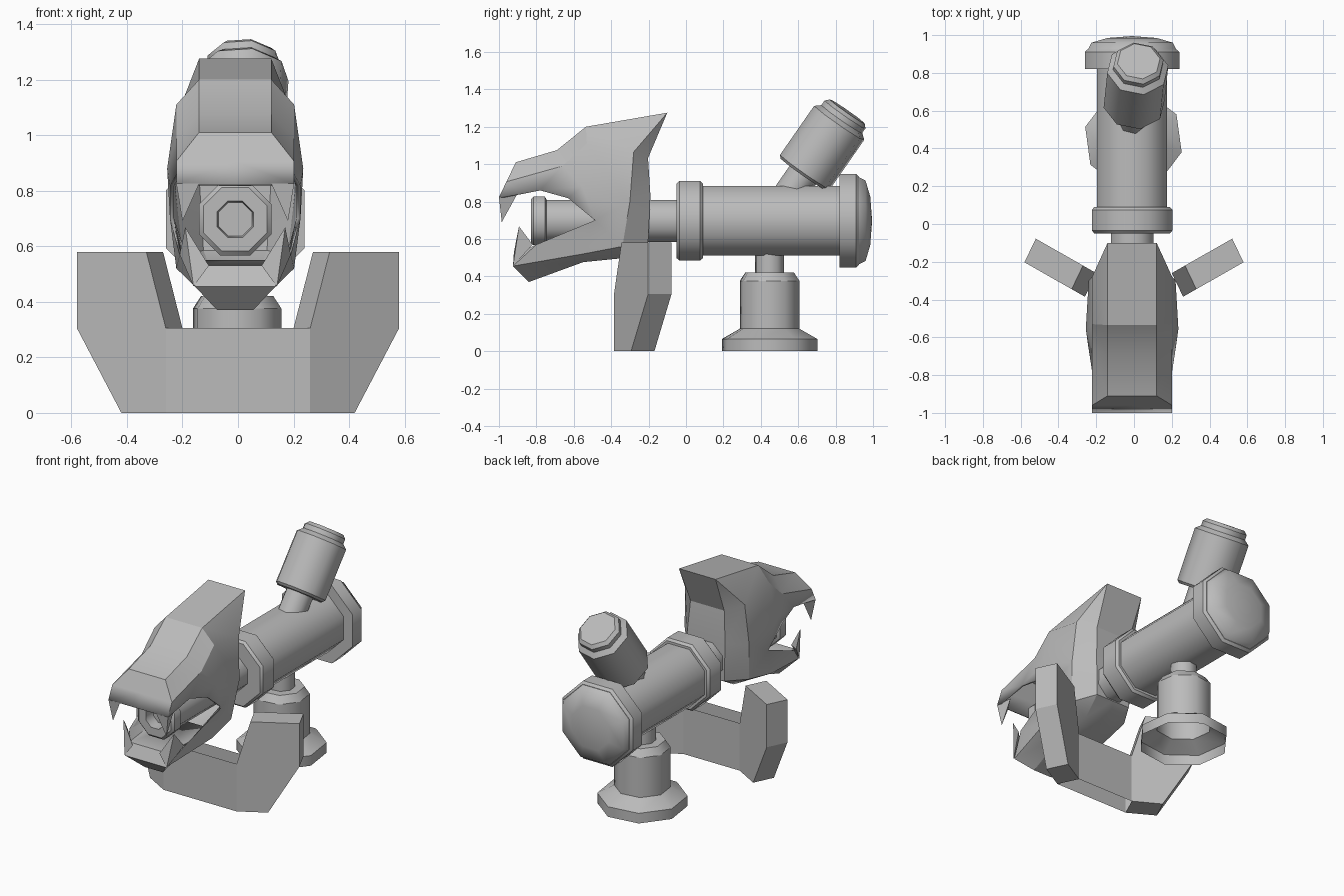
import bpy, bmesh, math
from mathutils import Vector, Matrix

cube = bpy.data.objects.get("Cube")
if cube:
    bpy.data.objects.remove(cube, do_unlink=True)

GREY = (0.5, 0.5, 0.5, 1)
grey = bpy.data.materials.new("plain_grey")
grey.use_nodes = True
grey.diffuse_color = GREY
grey.node_tree.nodes["Principled BSDF"].inputs["Base Color"].default_value = GREY
CX = -0.01                               # centre line of the barrel and head
FLAT = 1 / math.cos(math.pi / 8)         # flat distance to corner radius


def finish(name, bm, angle=None):
    bmesh.ops.remove_doubles(bm, verts=bm.verts, dist=0.0005)
    bmesh.ops.recalc_face_normals(bm, faces=bm.faces)
    mesh = bpy.data.meshes.new(name)
    bm.to_mesh(mesh)
    bm.free()
    mesh.materials.append(grey)
    ob = bpy.data.objects.new(name, mesh)
    bpy.context.collection.objects.link(ob)
    if angle:
        bpy.ops.object.select_all(action='DESELECT')
        ob.select_set(True)
        bpy.context.view_layer.objects.active = ob
        bpy.ops.object.shade_smooth_by_angle(angle=math.radians(angle), keep_sharp_edges=True)
    return ob


def lathe(name, profile, origin, axis, spin, scale=1.0, sharp=True):
    """Eight-sided turned part from (radius, distance along axis) pairs."""
    bm = bmesh.new()
    rings = []
    for r, t in profile:
        if r == 0:
            rings.append([bm.verts.new((0, 0, t))] * 8)
            continue
        angles = [math.radians(spin + 45 * i) for i in range(8)]
        rings.append([bm.verts.new((r * scale * math.cos(a), r * scale * math.sin(a), t))
                      for a in angles])
    for a, b in zip(rings, rings[1:]):
        for i in range(8):
            j = (i + 1) % 8
            bm.faces.new(list(dict.fromkeys((a[i], a[j], b[j], b[i]))))
    if sharp:
        for e in bm.edges:
            if abs(e.verts[0].co.z - e.verts[1].co.z) < 1e-5:
                e.smooth = False
    turn = Vector((0, 0, 1)).rotation_difference(Vector(axis)).to_matrix().to_4x4()
    bm.transform(Matrix.Translation(origin) @ turn)
    return finish(name, bm, 50)


def along_barrel(name, profile, sharp=True):
    return lathe(name, profile, (CX, 0, 0.697), (0, 1, 0), 22.5, FLAT, sharp)


# Barrel, collars and recessed muzzle
along_barrel("barrel", [(0, 0.05), (0.185, 0.05), (0.185, 0.85), (0, 0.85)])
along_barrel("front_collar", [(0, -0.05), (0.2, -0.05), (0.213, -0.035), (0.213, 0.075),
                              (0.2, 0.09), (0, 0.09)])
along_barrel("rear_collar", [(0, 0.82), (0.25, 0.82), (0.25, 0.91), (0.235, 0.925), (0, 0.925)])
along_barrel("rear_dome", [(0.235, 0.92), (0.215, 0.96), (0.13, 0.985), (0, 0.995)], False)
along_barrel("muzzle", [(0, -0.76), (0.06, -0.76), (0.065, -0.83), (0.115, -0.83),
                        (0.13, -0.815), (0.13, -0.755), (0.112, -0.745), (0.112, -0.04)])

# Tilted canister on top
lathe("canister", [(0, -0.16), (0.088, -0.16), (0.088, 0), (0.15, 0), (0.165, 0.015),
                   (0.165, 0.335), (0.135, 0.36), (0.135, 0.39), (0.115, 0.41), (0, 0.41)],
      (0, 0.628, 0.946), (0.06, 0.57, 0.82), 10)

# Pedestal, open underneath
lathe("pedestal", [(0.264, 0), (0.264, 0.065), (0.165, 0.12), (0.165, 0.375), (0.135, 0.42),
                   (0.08, 0.42), (0.08, 0.56)], (-0.003, 0.447, 0), (0, 0, 1), -14.7)

# Front stand: a flat middle panel with two swept wings
HALF = 0.26
wing = [(HALF, 0), (0.42, 0), (0.58, 0.305), (0.58, 0.58), (0.33, 0.58), (HALF, 0.305)]
panel = [(-HALF, 0), (HALF, 0), (HALF, 0.305), (-HALF, 0.305)]
bm = bmesh.new()
for outline in (wing, panel, [(-x, z) for x, z in wing]):
    front, back = [], []
    for x, z in outline:
        y = -0.385 + (abs(x) - HALF) * 0.57
        front.append(bm.verts.new((x, y, z)))
        back.append(bm.verts.new((x - math.copysign(0.06, x), y + 0.125, z)))
    bm.faces.new(front)
    bm.faces.new(back)
    for i in range(len(outline)):
        j = (i + 1) % len(outline)
        if not (abs(outline[i][0]) == abs(outline[j][0]) == HALF):   # open at the folds
            bm.faces.new((front[i], front[j], back[j], back[i]))
finish("front_stand", bm)

# Beast head: edge lines of one half, each running from front to back
ridge = [(.13, -.91, 1.01), (.13, -.69, 1.075), (.13, -.535, 1.2), (.13, -.1, 1.275)]
brow = [(.212, -.96, .906), (.212, -.66, .99), (.212, -.53, 1.11), (.212, -.28, 1.065)]
cheek = [(.212, -1, .824), (.212, -.78, .86), (.245, -.555, .88), (.23, -.3, .8)]
jaw = [(.145, -.925, .455), (.212, -.55, .52), (.2, -.34, .56)]
keel = [(.065, -.84, .37), (.09, -.55, .476), (.09, -.342, .497)]
rear = [(.12, -.203, 1.032), (.135, -.19, .83), (.12, -.203, .578)]
gum = [(.2, -.8, .57), (.235, -.487, .7)]
floor = [(.14, -.89, .53), (.17, -.5, .55)]
lip = (.235, -.63, .818)
bm = bmesh.new()


def patch(*points):
    """One face and its mirror image."""
    for side in (1, -1):
        bm.faces.new([bm.verts.new((x * side + CX, y, z)) for x, y, z in points])


def strip(a, b=None):
    """Faces between two edge lines, or from one line to the centre."""
    b = b or [(0, y, z) for x, y, z in a]
    for i in range(len(a) - 1):
        patch(a[i], a[i + 1], b[i + 1], b[i])


# Skull
strip([cheek[0], brow[0], ridge[0]])
strip(ridge)
strip(ridge, brow)
strip(brow, cheek)
patch(cheek[1], lip, cheek[2])
patch(cheek[2], cheek[3], gum[1], lip)
# Crest and back of the head
strip([ridge[3]] + rear)
patch(ridge[3], brow[3], rear[0])
strip([brow[3], cheek[3], jaw[2]], rear)
# Lower jaw and mouth floor
strip(gum + [cheek[3]], jaw)
strip(jaw, keel)
strip(keel + [rear[2]])
patch(jaw[2], rear[2], keel[2])
strip([keel[0], jaw[0], floor[0], floor[1]])
patch(floor[0], gum[0], jaw[0])
strip(gum, floor)
head = finish("beast_head", bm, 25)
shell = head.modifiers.new("wall", 'SOLIDIFY')
shell.thickness = 0.015
shell.offset = -1

# Fangs: slim pyramids, one pair per jaw
FANGS = {
    "upper_fang": [(.19, -.985, .69), (.212, -1, .825), (.13, -1, .825), (.19, -.905, .835)],
    "lower_fang": [(.18, -.893, .668), (.15, -.925, .455), (.095, -.92, .53), (.2, -.82, .57)]}
for label, points in FANGS.items():
    for side, word in ((1, "left_"), (-1, "right_")):
        bm = bmesh.new()
        v = [bm.verts.new((x * side + CX, y, z)) for x, y, z in points]
        for skip in range(4):
            bm.faces.new(v[:skip] + v[skip + 1:])
        finish(word + label, bm)
